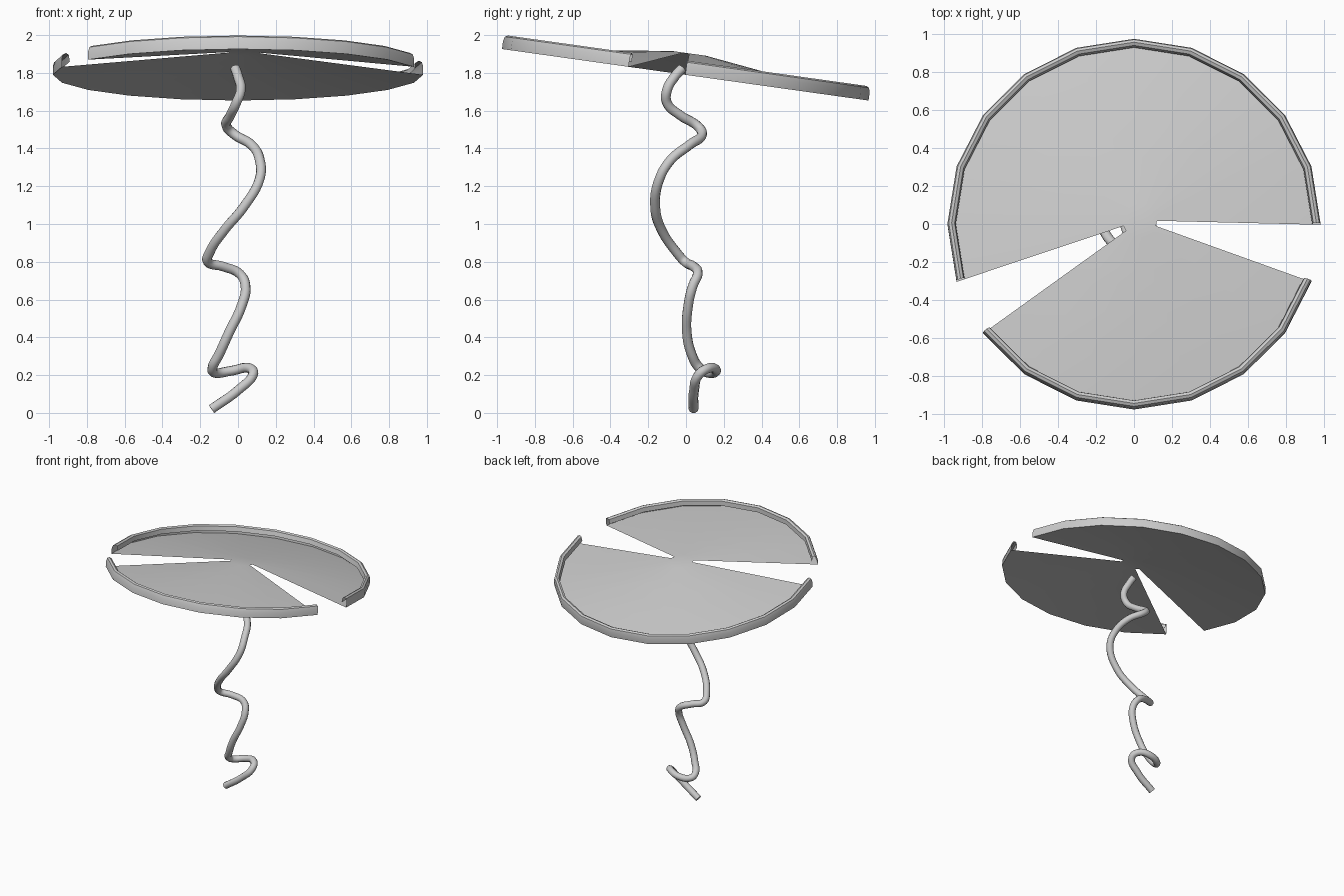
import bpy, bmesh, math
from mathutils import Matrix, Vector

if "Cube" in bpy.data.objects:
    bpy.data.objects.remove(bpy.data.objects["Cube"])

SIDES = 20
R = 0.98
# Tilted frame of the pad: high at the front, low at the back
FRAME = Matrix.Translation((0, -0.004, 1.79)) @ Matrix.Rotation(math.radians(-8), 4, 'X')
# Rolled lip cross-section: (radius, height)
LIP = [(R, 0), (R, 0.045), (0.973, 0.067), (0.958, 0.075), (0.942, 0.066), (0.936, 0.03)]
GAPS = {11, 19}  # missing wedges


def smooth(obj):
    bpy.ops.object.select_all(action='DESELECT')
    obj.select_set(True)
    bpy.context.view_layer.objects.active = obj
    bpy.ops.object.shade_smooth_by_angle(angle=math.radians(40))


def build_pad():
    bm = bmesh.new()
    rings = []
    # small raised hub, slightly off centre
    hub = []
    rows = [None] + LIP
    for row in rows:
        ring = []
        for i in range(SIDES):
            a = math.tau * i / SIDES
            if row is None:
                p = Vector((0.03 + 0.09 * math.cos(a), 0.005 + 0.09 * math.sin(a), 0.115))
            else:
                p = Vector((row[0] * math.cos(a), row[0] * math.sin(a), row[1]))
            ring.append(bm.verts.new(FRAME @ p))
        rings.append(ring)
    bm.faces.new(rings[0])
    # shallow cone and lip, skipping the notches
    for k, (lo, hi) in enumerate(zip(rings, rings[1:])):
        for i in range(SIDES):
            if i in GAPS:
                continue
            j = (i + 1) % SIDES
            bm.faces.new((lo[i], hi[i], hi[j], lo[j]))
    bmesh.ops.delete(bm, geom=[v for v in bm.verts if not v.link_faces], context='VERTS')
    me = bpy.data.meshes.new("leaf_pad")
    bm.to_mesh(me)
    bm.free()
    obj = bpy.data.objects.new("leaf_pad", me)
    bpy.context.collection.objects.link(obj)
    smooth(obj)


# Twisting stem
STEM = [(-0.14, 0.04, 0.02), (0.0, 0.043, 0.12), (0.08, 0.07, 0.205), (0.06, 0.12, 0.237),
        (-0.04, 0.16, 0.222), (-0.125, 0.115, 0.213), (-0.135, 0.07, 0.24), (-0.1, 0.03, 0.31),
        (-0.05, 0.005, 0.42), (0.02, 0.012, 0.57), (0.04, 0.035, 0.67), (0.01, 0.062, 0.735),
        (-0.08, 0.04, 0.775), (-0.16, -0.005, 0.8), (-0.15, -0.05, 0.85), (-0.07, -0.13, 0.97),
        (0.03, -0.163, 1.09), (0.115, -0.14, 1.24), (0.115, -0.08, 1.34), (0.07, 0.02, 1.42),
        (-0.02, 0.085, 1.475), (-0.06, 0.065, 1.515), (-0.04, -0.03, 1.575), (-0.01, -0.1, 1.64),
        (0.015, -0.1, 1.71), (0.0, -0.06, 1.78), (-0.015, -0.02, 1.825)]


def build_stem():
    cu = bpy.data.curves.new("stem", 'CURVE')
    cu.dimensions = '3D'
    cu.bevel_depth = 0.026
    cu.bevel_resolution = 3
    cu.resolution_u = 6
    cu.use_fill_caps = True
    sp = cu.splines.new('BEZIER')
    sp.bezier_points.add(len(STEM) - 1)
    for bp, co in zip(sp.bezier_points, STEM):
        bp.co = co
        bp.handle_left_type = bp.handle_right_type = 'AUTO'
    sp.use_smooth = True
    obj = bpy.data.objects.new("stem", cu)
    bpy.context.collection.objects.link(obj)


build_pad()
build_stem()
